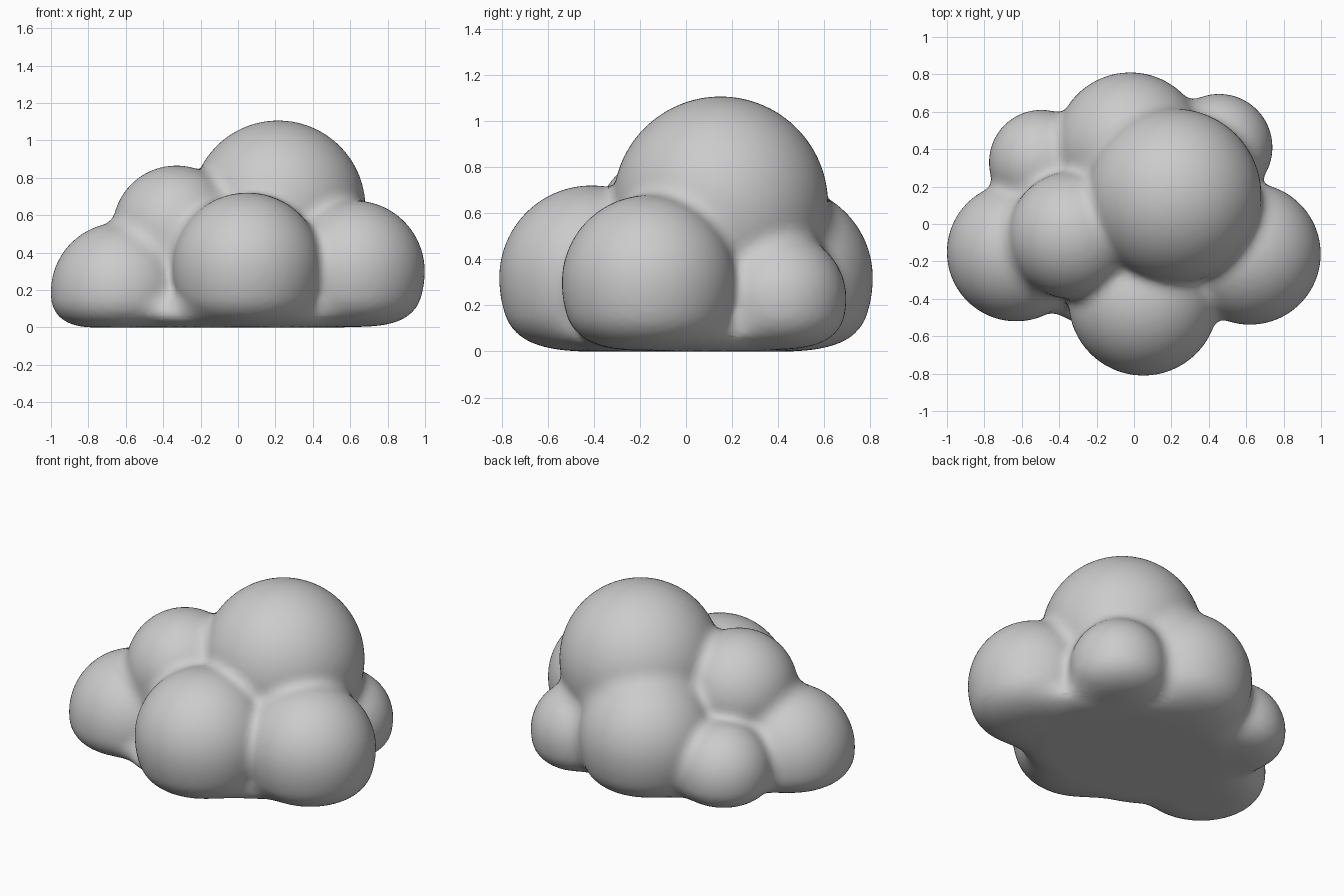
import bpy, bmesh
from mathutils import Vector, Matrix

if "Cube" in bpy.data.objects:
    bpy.data.objects.remove(bpy.data.objects["Cube"])

# Puffs of the cloud: centre x, y, z and radius
PUFFS = [
    (0.215, 0.15, 0.64, 0.466),  # crown
    (0.05, -0.41, 0.32, 0.40),   # front
    (0.62, -0.16, 0.30, 0.378),  # right
    (-0.63, -0.15, 0.19, 0.37),  # left
    (-0.33, -0.06, 0.525, 0.34), # upper left
    (-0.02, 0.41, 0.32, 0.40),   # back
    (-0.495, 0.33, 0.20, 0.28),  # back left
    (0.455, 0.41, 0.23, 0.285),  # back right
]
CORE = Vector((0.78, 0.62, 0.30))  # half sizes of the flat filling under the puffs
CREASE, BASE = 0.075, 0.16         # blend widths between puffs and at the flat base
SPHERES = [(Vector(p[:3]), p[3]) for p in PUFFS]


def smooth_min(a, b, k):
    h = max(k - abs(a - b), 0.0)
    return min(a, b) - h * h / (4 * k)


def field(p):
    """Signed distance to the blended puffs and core with a rounded flat base."""
    z = max(p.z, 0.0)
    d = (Vector((p.x / CORE.x, p.y / CORE.y, z / CORE.z)).length - 1) * 0.5
    for c, r in SPHERES:
        q = Vector((p.x, p.y, z)) - c
        if q.z < 0:
            q.z *= 0.88            # puffs are slightly fuller below
        d = smooth_min(d, q.length - r, CREASE)
    return -smooth_min(-d, p.z, BASE)


# Rough union of the puffs and the core
bm = bmesh.new()
for c, r in SPHERES:
    bmesh.ops.create_icosphere(bm, subdivisions=4, radius=r, matrix=Matrix.Translation(c))
bmesh.ops.create_icosphere(bm, subdivisions=4, radius=1, matrix=Matrix.Diagonal((*CORE, 1)))
mesh = bpy.data.meshes.new("cloud")
bm.to_mesh(mesh)
bm.free()
cloud = bpy.data.objects.new("cloud", mesh)
bpy.context.collection.objects.link(cloud)
bpy.context.view_layer.objects.active = cloud
cloud.select_set(True)
remesh = cloud.modifiers.new("merge", 'REMESH')
remesh.mode = 'VOXEL'
remesh.voxel_size = 0.025
bpy.ops.object.modifier_apply(modifier=remesh.name)

# Pull every vertex onto the blended surface
E = 0.002
AXES = [Vector((E, 0, 0)), Vector((0, E, 0)), Vector((0, 0, E))]
for v in cloud.data.vertices:
    p = v.co.copy()
    for _ in range(6):
        d = field(p)
        if abs(d) < 0.0004:
            break
        g = Vector([(field(p + a) - d) / E for a in AXES])
        p -= g * (d / max(g.length_squared, 0.3))
    v.co = p

bpy.ops.object.shade_smooth()
